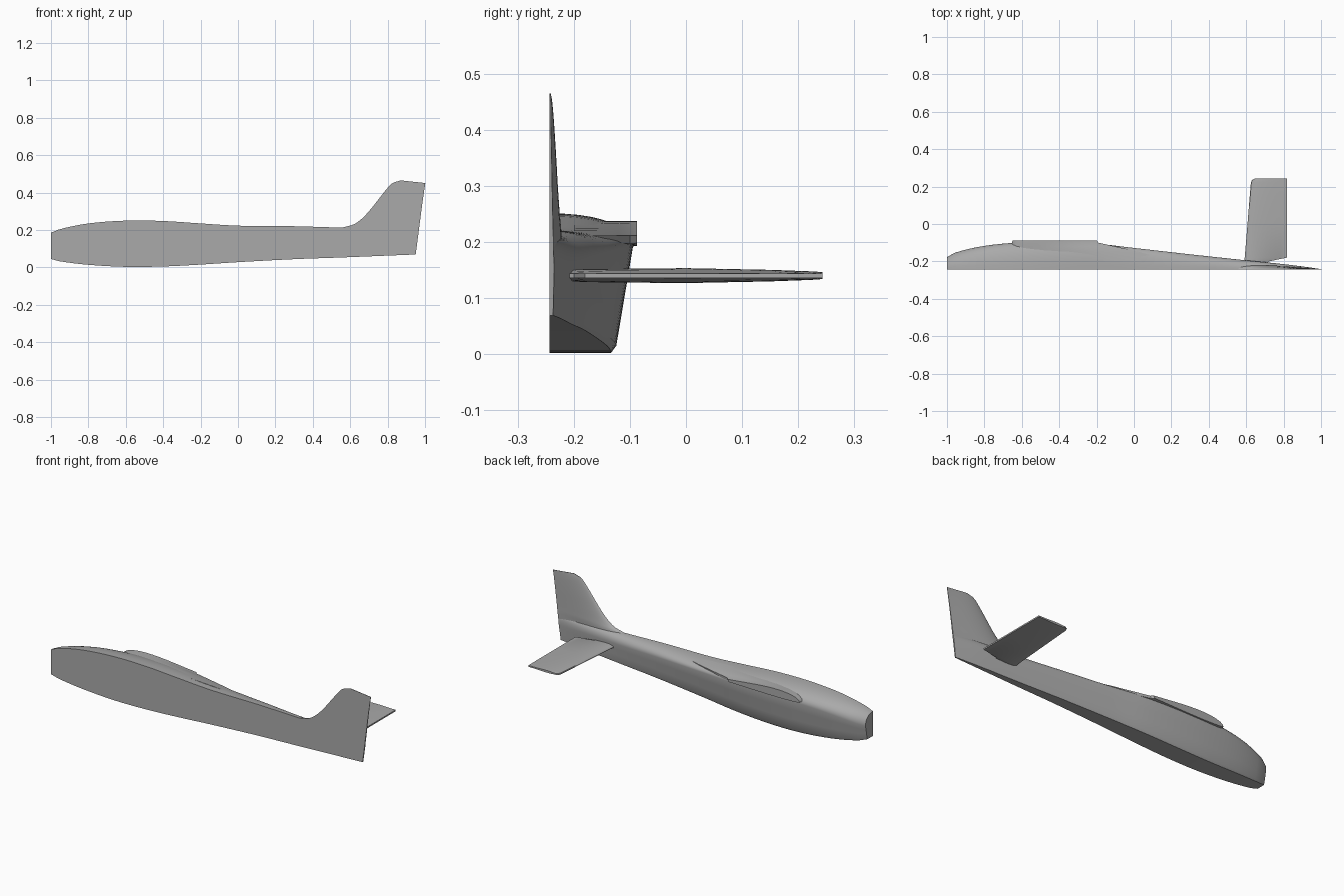
import bpy
import math

cube = bpy.data.objects.get("Cube")
if cube:
    bpy.data.objects.remove(cube, do_unlink=True)

CUT = -0.243  # plane of symmetry where the half model is sliced

grey = bpy.data.materials.new("plain grey")
grey.use_nodes = True
grey.diffuse_color = (0.4, 0.4, 0.4, 1)
grey.node_tree.nodes["Principled BSDF"].inputs["Base Color"].default_value = (0.4, 0.4, 0.4, 1)


def curve(keys, t):
    """Smooth interpolation through rows of (t, value, value, ...)."""
    t = min(max(t, keys[0][0]), keys[-1][0])
    n = len(keys)
    i = next((k for k in range(n - 1) if t <= keys[k + 1][0]), n - 2)
    a, b = keys[i], keys[i + 1]
    p, q = keys[max(i - 1, 0)], keys[min(i + 2, n - 1)]
    h = b[0] - a[0]
    s = (t - a[0]) / h
    out = []
    for c in range(1, len(a)):
        m0 = (b[c] - p[c]) / (b[0] - p[0]) * h
        m1 = (q[c] - a[c]) / (q[0] - a[0]) * h
        d = b[c] - a[c]
        out.append(a[c] + s * m0 + s * s * (3 * d - 2 * m0 - m1) + s ** 3 * (m0 + m1 - 2 * d))
    return out


def loft(name, rings, angle=35):
    """Skin closed rings of equal length and cap both ends."""
    n = len(rings[0])
    verts = [v for r in rings for v in r]
    faces = [(k * n + i, k * n + (i + 1) % n, (k + 1) * n + (i + 1) % n, (k + 1) * n + i)
             for k in range(len(rings) - 1) for i in range(n)]
    faces += [tuple(range(n))[::-1], tuple(range(len(verts) - n, len(verts)))]
    mesh = bpy.data.meshes.new(name)
    mesh.from_pydata(verts, [], faces)
    mesh.materials.append(grey)
    obj = bpy.data.objects.new(name, mesh)
    bpy.context.collection.objects.link(obj)
    bpy.ops.object.select_all(action='DESELECT')
    obj.select_set(True)
    bpy.context.view_layer.objects.active = obj
    bpy.ops.object.mode_set(mode='EDIT')
    bpy.ops.mesh.select_all(action='SELECT')
    bpy.ops.mesh.normals_make_consistent(inside=False)
    bpy.ops.object.mode_set(mode='OBJECT')
    bpy.ops.object.shade_smooth_by_angle(angle=math.radians(angle))
    return obj


def foil(s):
    """Unit half thickness of a wing section at chord fraction s."""
    return 2.6 * (math.sqrt(s) * 0.95 - 0.4 * s - 0.9 * s * s + 0.45 * s ** 3)


CHORD = [(1 - math.cos(math.pi * i / 14)) / 2 for i in range(15)]

# Fuselage: x, top, bottom, half width, shoulder height
body_keys = [
    (-1.0, 0.185, 0.045, 0.066, 0.125),
    (-0.95, 0.205, 0.032, 0.092, 0.14),
    (-0.8, 0.235, 0.014, 0.126, 0.17),
    (-0.6, 0.25, 0.003, 0.145, 0.188),
    (-0.4, 0.248, 0.005, 0.148, 0.192),
    (-0.2, 0.235, 0.015, 0.138, 0.19),
    (0.0, 0.223, 0.028, 0.115, 0.185),
    (0.3, 0.22, 0.044, 0.081, 0.175),
    (0.55, 0.213, 0.053, 0.054, 0.165),
    (0.8, 0.21, 0.063, 0.028, 0.16),
    (0.95, 0.2, 0.069, 0.008, 0.15),
]
rings = []
for k in range(49):
    x = -1 + 1.95 * k / 48
    top, low, w, sh = curve(body_keys, x)
    pts = [(0, low), (0.74 * w, low), (0.8 * w, low + 0.012)]
    pts += [(w * (0.8 + 0.2 * f), low + 0.012 + (sh - low - 0.012) * f) for f in (0.35, 0.7)]
    for i in range(11):
        a = math.pi / 2 * i / 10
        pts.append((w * math.cos(a) ** 0.9, sh + (top - sh) * math.sin(a) ** 0.9))
    lean = max(0, (x - 0.7) / 0.25) * 0.13  # raked tail post
    rings.append([(x + lean * (z - 0.069), CUT + y, z) for y, z in pts])
loft("fuselage", rings)

# Tail fin: height, leading edge, half thickness
fin_keys = [
    (0.12, 0.48, 0.024), (0.2, 0.52, 0.025), (0.214, 0.56, 0.0245), (0.224, 0.605, 0.024),
    (0.25, 0.65, 0.021), (0.3, 0.7, 0.017), (0.36, 0.748, 0.013),
    (0.425, 0.8, 0.008), (0.453, 0.83, 0.005), (0.465, 0.87, 0.003),
]
rings = []
for k in range(31):
    z = 0.12 + 0.345 * (k / 30) ** 0.9
    lead, thick = curve(fin_keys, z)
    trail = 0.95 + (z - 0.069) * 0.13
    drop = 0.015 * max(0, (z - 0.35) / 0.115)
    ring = [(lead, CUT, z)]
    for s in CHORD[1:]:
        x = lead + (trail - lead) * s
        ring.append((x, CUT + max(0.002, thick * foil(s)), z - drop * max(0, (x - 0.87) / 0.14)))
    ring.append((ring[-1][0], CUT, ring[-1][2]))
    rings.append(ring)
loft("tail_fin", rings)

# Tailplane: span position, leading edge, trailing edge, half thickness
tail_keys = [
    (-0.225, 0.588, 0.7, 0.011), (-0.2, 0.59, 0.72, 0.012), (-0.18, 0.592, 0.817, 0.0135),
    (0.0, 0.607, 0.817, 0.0155), (0.15, 0.619, 0.817, 0.012), (0.22, 0.625, 0.817, 0.009),
    (0.235, 0.63, 0.817, 0.008), (0.243, 0.645, 0.817, 0.007),
]
rings = []
for y, lead, trail, thick in tail_keys:
    half = [(lead + (trail - lead) * s, max(0.004 * (s > 0), thick * foil(s))) for s in CHORD]
    rings.append([(x, y, 0.14 + h) for x, h in half]
                 + [(x, y, 0.14 - h) for x, h in reversed(half[1:])])
loft("tailplane", rings)

# Wing root: span position, leading edge, trailing edge, crown, underside
root_keys = [
    (-0.2, -0.66, 0.2, 0.243, 0.185), (-0.15, -0.66, 0.03, 0.243, 0.185),
    (-0.12, -0.655, -0.1, 0.243, 0.186), (-0.1, -0.652, -0.19, 0.243, 0.19),
    (-0.087, -0.65, -0.2, 0.243, 0.192),
]
rings = []
for y, lead, trail, crown, under in root_keys:
    mid = 0.2
    xs = [lead + (trail - lead) * s for s in CHORD]
    upper = [(x, y, mid + (crown - mid) * foil(s)) for x, s in zip(xs, CHORD)]
    lower = [(x, y, mid - (mid - under) * foil(s)) for x, s in zip(xs, CHORD)]
    rings.append(upper + lower[-2:0:-1])
loft("wing_root", rings)
